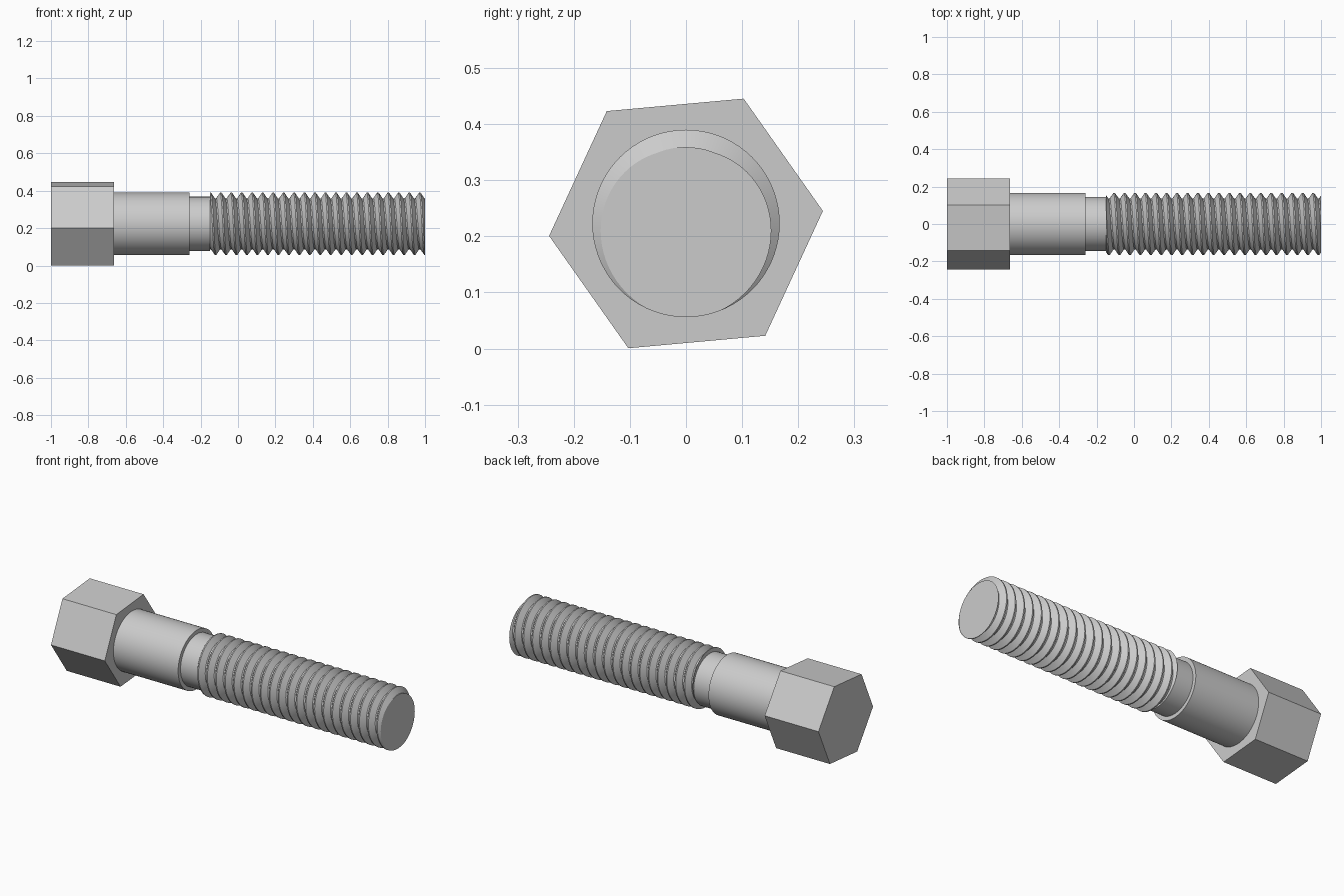
import bpy, bmesh
from math import sin, cos, pi, radians

cube = bpy.data.objects.get("Cube")
if cube:
    bpy.data.objects.remove(cube, do_unlink=True)

AXIS_Z = 0.223
SEGMENTS = 72
CREST, ROOT, PITCH = 0.167, 0.136, 0.056
HEAD_X, SHANK_X, NECK_X, THREAD_X, TIP_X = -1.0, -0.663, -0.258, -0.15, 1.0

steel = bpy.data.materials.new("steel grey")
steel.use_nodes = True
grey = (0.6, 0.6, 0.6, 1)
steel.diffuse_color = grey
steel.node_tree.nodes["Principled BSDF"].inputs["Base Color"].default_value = grey


def point(bm, x, radius, angle):
    return bm.verts.new((x, radius * cos(angle), AXIS_Z + radius * sin(angle)))


def finish(bm, name, smooth=True):
    bmesh.ops.recalc_face_normals(bm, faces=bm.faces)
    mesh = bpy.data.meshes.new(name)
    bm.to_mesh(mesh)
    bm.free()
    mesh.materials.append(steel)
    obj = bpy.data.objects.new(name, mesh)
    bpy.context.collection.objects.link(obj)
    if smooth:
        bpy.ops.object.select_all(action="DESELECT")
        obj.select_set(True)
        bpy.context.view_layer.objects.active = obj
        bpy.ops.object.shade_smooth_by_angle(angle=radians(30))
    return obj


def lathe(name, profile, sides, turn=0.0, smooth=True):
    """Capped solid around the bolt axis from (x, radius) pairs."""
    bm = bmesh.new()
    rings = [[point(bm, x, r, turn + 2 * pi * i / sides) for i in range(sides)]
             for x, r in profile]
    for a, b in zip(rings, rings[1:]):
        for i in range(sides):
            j = (i + 1) % sides
            bm.faces.new((a[i], a[j], b[j], b[i]))
    bm.faces.new(rings[0])
    bm.faces.new(rings[-1])
    return finish(bm, name, smooth)


def helical_thread(name):
    """Right-handed trapezoid ridge, welded turn to turn and cut flat at both ends."""
    bm = bmesh.new()
    flat = 1 / 16
    section = [(-flat, ROOT), (flat, ROOT), (0.5 - flat, CREST),
               (0.5 + flat, CREST), (1 - flat, ROOT)]
    turns = int((TIP_X - THREAD_X) / PITCH) + 5
    previous = None
    for step in range(turns * SEGMENTS + 1):
        angle = 2 * pi * step / SEGMENTS
        base = TIP_X + PITCH * (step / SEGMENTS - 0.25 - turns + 2)
        row = [point(bm, base + PITCH * f, r, angle) for f, r in section]
        if previous:
            for i in range(len(section) - 1):
                bm.faces.new((previous[i], row[i], row[i + 1], previous[i + 1]))
        previous = row
    bmesh.ops.remove_doubles(bm, verts=bm.verts, dist=1e-5)
    for x, side in ((THREAD_X, -1), (TIP_X, 1)):
        bmesh.ops.bisect_plane(bm, geom=bm.verts[:] + bm.edges[:] + bm.faces[:],
                               dist=1e-6, plane_co=(x, 0, 0),
                               plane_no=(side, 0, 0), clear_outer=True)
    rim = [e for e in bm.edges if e.is_boundary]
    bmesh.ops.holes_fill(bm, edges=rim, sides=0)
    return finish(bm, name)


# Hexagonal head, slightly turned about the axis
lathe("hex_head", [(HEAD_X, 0.245), (SHANK_X, 0.245)], 6, radians(5.2), smooth=False)

# Plain shank stepping down to the relief neck
lathe("shank_and_neck", [(SHANK_X, CREST), (NECK_X, CREST),
                         (NECK_X, 0.145), (THREAD_X, 0.145)], SEGMENTS)

# Threaded section
helical_thread("thread")
